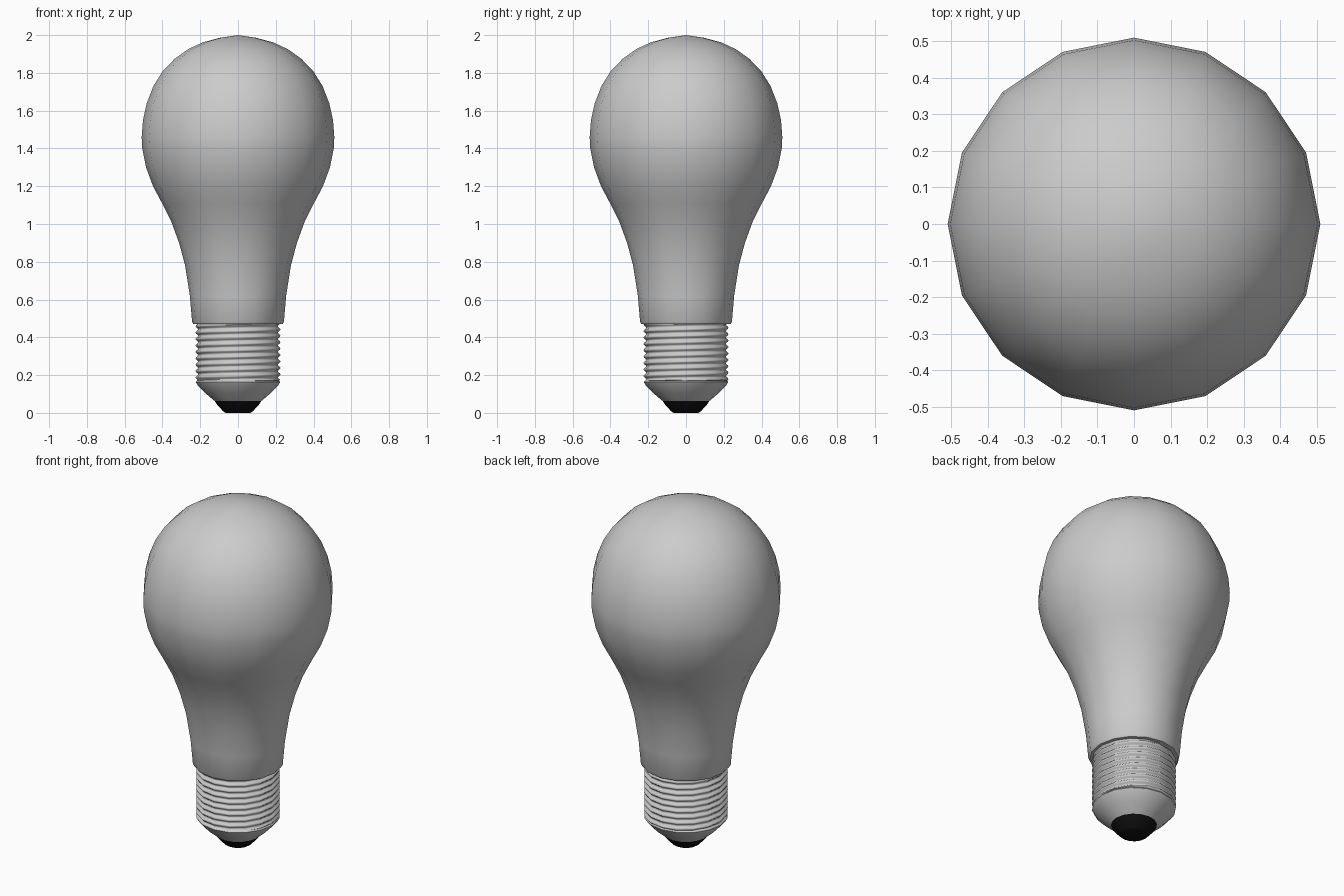
import bpy, bmesh, math

if "Cube" in bpy.data.objects:
    bpy.data.objects.remove(bpy.data.objects["Cube"])

SIDES = 16


def finish(bm, name, color=None, angle=40):
    bmesh.ops.remove_doubles(bm, verts=bm.verts, dist=1e-4)
    bmesh.ops.recalc_face_normals(bm, faces=bm.faces)
    mesh = bpy.data.meshes.new(name)
    bm.to_mesh(mesh)
    bm.free()
    obj = bpy.data.objects.new(name, mesh)
    bpy.context.collection.objects.link(obj)
    if color:
        mat = bpy.data.materials.new(name)
        mat.diffuse_color = color
        mat.use_nodes = True
        mat.node_tree.nodes["Principled BSDF"].inputs["Base Color"].default_value = mat.diffuse_color
        mesh.materials.append(mat)
    bpy.ops.object.select_all(action='DESELECT')
    obj.select_set(True)
    bpy.context.view_layer.objects.active = obj
    bpy.ops.object.shade_smooth_by_angle(angle=math.radians(angle))
    return obj


def surface(point, rows):
    """Grid of quads around the z axis; point(row, side) gives (radius, z)."""
    bm = bmesh.new()
    grid = []
    for i in range(rows):
        ring = []
        for j in range(SIDES + 1):
            a = math.tau * j / SIDES
            r, z = point(i, j)
            ring.append(bm.verts.new((r * math.cos(a), r * math.sin(a), z)))
        grid.append(ring)
    for low, high in zip(grid, grid[1:]):
        for j in range(SIDES):
            bm.faces.new((low[j], low[j + 1], high[j + 1], high[j]))
    return bm


def lathe(name, profile, color=None):
    return finish(surface(lambda i, j: profile[i], len(profile)), name, color)


# Glass envelope with a small lip at the base
lathe("glass_bulb", [
    (0.212, 0.47), (0.236, 0.47), (0.243, 0.482), (0.255, 0.62), (0.28, 0.78),
    (0.312, 0.90), (0.352, 1.01), (0.402, 1.11), (0.45, 1.20), (0.487, 1.30),
    (0.507, 1.40), (0.51, 1.46), (0.503, 1.55), (0.483, 1.64), (0.448, 1.73),
    (0.398, 1.81), (0.335, 1.875), (0.265, 1.925), (0.185, 1.962),
    (0.095, 1.986), (0.0, 2.0)])

# Screw base with a right-handed helical thread
Z0, Z1, PITCH, STEPS = 0.17, 0.472, 0.034, 6


def thread(i, j):
    z = Z0 + PITCH * (i / STEPS - 1 + j / SIDES)
    if z <= Z0 or z >= Z1:
        return 0.218, min(max(z, Z0), Z1)
    return 0.218 + 0.007 * math.cos(math.tau * i / STEPS), z


rows = int(((Z1 - Z0) / PITCH + 2) * STEPS) + 1
finish(surface(thread, rows), "screw_thread", angle=70)

# Rounded shell below the thread
lathe("base_shell", [(0.218, 0.17), (0.224, 0.163), (0.213, 0.146),
                     (0.175, 0.106), (0.123, 0.062)])

# Black contact at the bottom
lathe("contact_tip", [(0.123, 0.062), (0.108, 0.04), (0.077, 0.007),
                      (0.065, 0.0), (0.0, 0.0)], (0.005, 0.005, 0.005, 1))
